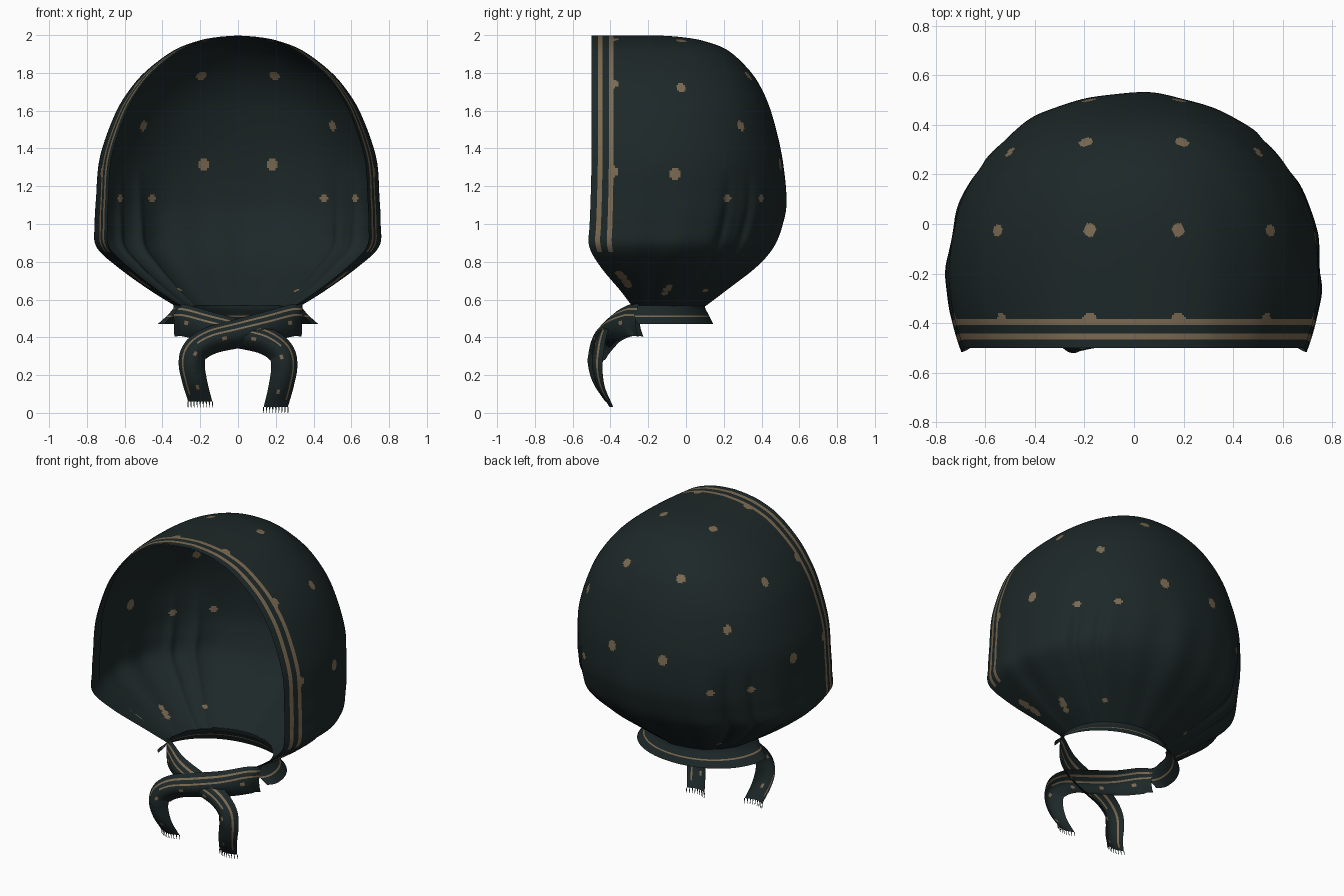
import bpy, math
from mathutils import Vector, kdtree

if "Cube" in bpy.data.objects:
    bpy.data.objects.remove(bpy.data.objects["Cube"])


def material(name, rgb):
    m = bpy.data.materials.new(name)
    m.diffuse_color = (*rgb, 1)
    m.use_nodes = True
    m.node_tree.nodes["Principled BSDF"].inputs["Base Color"].default_value = m.diffuse_color
    return m


MATS = [material("dark teal cloth", (0.0125, 0.021, 0.0213)),
        material("tan print", (0.20, 0.145, 0.085))]


def spline(points, n):
    """Catmull-Rom samples, evenly spaced along the curve."""
    p = [Vector(q) for q in points]
    p = [2 * p[0] - p[1]] + p + [2 * p[-1] - p[-2]]
    dense = []
    for i in range(1, len(p) - 2):
        a, b, c, d = p[i - 1:i + 3]
        for k in range(60):
            t = k / 60
            dense.append(0.5 * (2 * b + (c - a) * t + (2 * a - 5 * b + 4 * c - d) * t * t
                                + (3 * b - a - 3 * c + d) * t ** 3))
    dense.append(p[-2])
    length = [0]
    for a, b in zip(dense, dense[1:]):
        length.append(length[-1] + (b - a).length)
    out, j = [], 0
    for i in range(n + 1):
        target = length[-1] * i / n
        while j < len(dense) - 2 and length[j + 1] < target:
            j += 1
        f = (target - length[j]) / max(length[j + 1] - length[j], 1e-9)
        out.append(dense[j].lerp(dense[j + 1], min(f, 1)))
    return out


def cloth(name, rows, rule):
    """Sheet from a grid of points; rule(row, column, centre) tells the printed faces."""
    n = len(rows[0])
    verts = [p for r in rows for p in r]
    faces = [(i * n + j, i * n + j + 1, (i + 1) * n + j + 1, (i + 1) * n + j)
             for i in range(len(rows) - 1) for j in range(n - 1)]
    me = bpy.data.meshes.new(name)
    me.from_pydata(verts, [], faces)
    for m in MATS:
        me.materials.append(m)
    for k, f in enumerate(me.polygons):
        f.use_smooth = True
        f.material_index = int(rule(k // (n - 1), k % (n - 1), f.center))
    ob = bpy.data.objects.new(name, me)
    bpy.context.collection.objects.link(ob)
    return ob


YC = -0.2           # where the straight sides meet the rounded back
HALF, EDGE = 140, 36  # columns per half, columns in the straight side


def section(z, w, b, f, folds=True):
    """Horizontal U-shaped slice: half width w, back b, front edge f."""
    row = []
    e = 0.98 - 0.10 * min(1, max(0, (z - 0.85) / 0.75))  # fuller towards the crown
    for j in range(-HALF, HALF + 1):
        a, sgn = abs(j), (1 if j > 0 else -1)
        s = j / HALF
        if a > HALF - EDGE:
            k = (a - HALF + EDGE) / EDGE
            x, y = w * (1 - 0.08 * k * k), YC + (f - YC) * k
        else:
            k, th = 0, a / (HALF - EDGE) * math.pi / 2
            x = w * math.sin(th) ** e
            y = YC + (b - YC) * max(math.cos(th), 0) ** e
        if folds:  # gathers and two sharp creases that run up from the neck
            fade = max(0, 1 - abs(z - 0.8) / 0.5) * (1 - k) * (1 - s ** 4)
            m = 1 + 0.014 * fade * (math.sin(s * 23 + 1) + 0.6 * math.sin(s * 41))
            m -= 0.035 * fade * sum(math.exp(-((abs(s) - c) / 0.02) ** 2) for c in (.36, .46))
            x, y = x * m, YC + (y - YC) * (m if y > YC else 1)
        row.append(Vector((sgn * x, y, z)))
    return row


# Hood: slices from the neck to the crown (z, half width, back y, front y)
hood_profile = [(.565, .33, .10, -.285), (.65, .465, .21, -.35), (.77, .63, .36, -.45),
                (.88, .745, .455, -.512), (1.0, .755, .505, -.51), (1.13, .75, .528, -.505),
                (1.35, .732, .51, -.5), (1.58, .652, .455, -.5), (1.72, .567, .398, -.5),
                (1.82, .475, .33, -.5), (1.92, .338, .22, -.5), (1.97, .21, .09, -.5),
                (1.99, .105, -.03, -.5), (1.998, 0, -.14, -.5)]
hood_rows = [section(*p) for p in spline(hood_profile, 190)]


def hood_stripe(i, j, c):
    e = min(j, 2 * HALF - 1 - j)
    return c.z > 0.85 and (4 <= e <= 6 or 11 <= e <= 13)


hood = cloth("hood", hood_rows, hood_stripe)

# Printed dots on the hood (right half, mirrored): x, y, z, radius
dots = [(.19, -.02, 2, .027), (.57, -.02, 1.74, .027), (.19, .32, 1.77, .027),
        (.51, .30, 1.53, .026), (.185, .5, 1.31, .031), (.74, -.06, 1.27, .03),
        (.45, .39, 1.14, .022), (.63, .23, 1.13, .022),
        (.18, -.39, 1.97, .03), (.53, -.39, 1.74, .03), (.71, -.39, 1.28, .03),
        (.57, -.355, .735, .024), (.545, -.34, .71, .026), (.515, -.32, .685, .026),
        (.49, -.31, .66, .022), (.47, -.095, .685, .02), (.45, -.1, .66, .022),
        (.43, -.11, .635, .02), (.31, .1, .65, .016)]
polys = hood.data.polygons
tree = kdtree.KDTree(len(polys))
for f in polys:
    tree.insert(f.center, f.index)
tree.balance()
for x, y, z, r in dots:
    for side in (-1, 1):
        centre = tree.find((side * x, y, z))[0]
        for co, idx, _ in tree.find_range(centre, r):
            if co.y > -0.4:
                polys[idx].material_index = 1

# Plain hem facing inside the front edge
for name, side in (("left_hem_facing", 0), ("right_hem_facing", 1)):
    strip = []
    for r in hood_rows[::2]:
        pts = r[:17] if side == 0 else r[-17:]
        strip.append([p + Vector((-0.004 * p.x / max(abs(p.x), 0.05), 0,
                                  -0.005 * max(0, p.z - 1) ** 2)) for p in pts])
    cloth(name, strip, lambda i, j, c: False)

# Collar: flared ruffle below the gathered neck
collar_profile = [(.568, .335, .10, -.285), (.55, .345, .103, -.285),
                  (.52, .37, .12, -.275), (.47, .425, .145, -.26)]
cloth("collar", [section(*p, folds=False) for p in spline(collar_profile, 12)],
      lambda i, j, c: i == 6)

# Tie: two ribbons that cross in front and hang down, with fringed ends
tie_path = [(.34, -.25, .49), (.29, -.31, .49), (.17, -.385, .46), (0, -.43, .42),
            (-.14, -.455, .385), (-.225, -.475, .33), (-.245, -.485, .26),
            (-.228, -.465, .16), (-.2, -.41, .06)]


def tie(name, side, back, drop):
    path = [(side * x, y + back, z - drop * max(0, 1 - z / .4)) for x, y, z in tie_path]
    mid = spline(path, 110)
    rows = []
    for i, p in enumerate(mid):
        t = mid[min(i + 1, 110)] - mid[max(i - 1, 0)]
        n = Vector((t.z, 0, -t.x)).normalized() * side
        flat = min(1, max(0, (i - 75) / 20))       # tails end square
        n = n.lerp(Vector((-side, 0, 0)), flat)
        h = 0.086 - 0.022 * i / 110
        bulge = 0.02 + 0.05 * math.sin(math.pi * i / 110)
        rows.append([p + n * h * (j / 8 - 1)
                     + Vector((0, bulge * ((j / 8 - 1) ** 2 - 0.5), 0)) for j in range(17)])
    cloth(name, rows, lambda i, j, c: (j in (10, 13) and i < 72) or (j == 13 and i < 105)
          or (j in (6, 7) and i % 22 in (10, 11, 12)))
    # fringe threads
    verts, faces = [], []
    for k in range(9):
        p = rows[-1][min(16, 2 * k)]
        v = len(verts)
        low = Vector((0, 0.006, -0.031))
        verts += [p + Vector((-.003, 0, 0)), p + Vector((.003, 0, 0)),
                  p + Vector((.002, 0, 0)) + low, p + Vector((-.002, 0, 0)) + low]
        faces.append((v, v + 1, v + 2, v + 3))
    me = bpy.data.meshes.new(name + "_fringe")
    me.from_pydata(verts, [], faces)
    me.materials.append(MATS[0])
    bpy.context.collection.objects.link(bpy.data.objects.new(name + "_fringe", me))


tie("front_tie", 1, -0.008, 0)
tie("rear_tie", -1, 0.015, 0.034)
